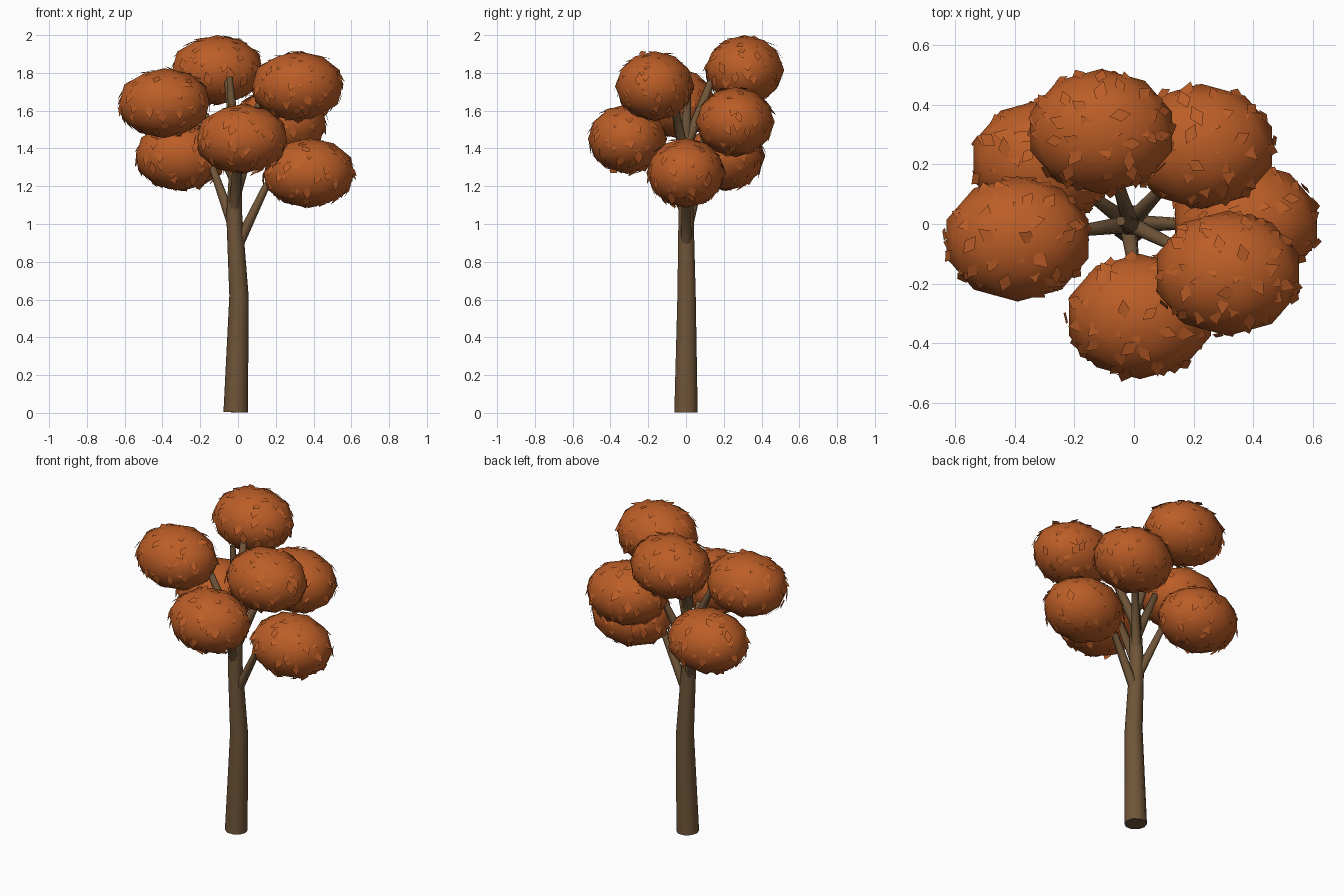
import bpy, bmesh, math, random
from mathutils import Vector, Matrix

if "Cube" in bpy.data.objects:
    bpy.data.objects.remove(bpy.data.objects["Cube"])

random.seed(7)


def material(name, rgb):
    m = bpy.data.materials.new(name)
    m.diffuse_color = (*rgb, 1)
    m.use_nodes = True
    m.node_tree.nodes["Principled BSDF"].inputs["Base Color"].default_value = m.diffuse_color
    return m


bark = material("bark", (0.16, 0.09, 0.04))
foliage = material("foliage", (0.50, 0.11, 0.02))


def finish(bm, name, mat, smooth=True):
    me = bpy.data.meshes.new(name)
    bm.to_mesh(me)
    bm.free()
    for p in me.polygons:
        p.use_smooth = smooth
    me.materials.append(mat)
    ob = bpy.data.objects.new(name, me)
    bpy.context.collection.objects.link(ob)
    return ob


def tube(name, points, radii, sides):
    """Tapered capped tube along a path."""
    bm = bmesh.new()
    pts = [Vector(p) for p in points]
    rings = []
    for i, (p, r) in enumerate(zip(pts, radii)):
        d = pts[min(i + 1, len(pts) - 1)] - pts[max(i - 1, 0)]
        u = Vector((0, 1, 0)).cross(d).normalized() if abs(d.normalized().y) < 0.95 else Vector((1, 0, 0))
        v = d.cross(u).normalized()
        rings.append([bm.verts.new(p + r * (math.cos(a) * u + math.sin(a) * v))
                      for a in (2 * math.pi * k / sides for k in range(sides))])
    for a, b in zip(rings, rings[1:]):
        for k in range(sides):
            j = (k + 1) % sides
            bm.faces.new((a[k], a[j], b[j], b[k]))
    bm.faces.new(rings[0][::-1])
    bm.faces.new(rings[-1])
    ob = finish(bm, name, bark)
    for p in ob.data.polygons:
        p.use_smooth = len(p.vertices) == 4


# Trunk
trunk_path = [(-0.012, 0, 0.003), (0.005, 0.003, 0.62), (-0.02, 0, 1.05), (-0.01, 0.0, 1.4), (-0.045, 0.01, 1.78)]
tube("trunk", trunk_path, [0.065, 0.051, 0.042, 0.03, 0.016], 10)


def trunk_at(z):
    for a, b in zip(trunk_path, trunk_path[1:]):
        if a[2] <= z <= b[2]:
            return Vector(a).lerp(Vector(b), (z - a[2]) / (b[2] - a[2]))


# Leaf clumps: centre and height where the branch leaves the trunk
clumps = [((0.375, 0.00, 1.27), 0.87), ((-0.30, 0.21, 1.36), 0.96),
          ((0.02, -0.31, 1.45), 1.05), ((0.225, 0.26, 1.54), 1.14),
          ((-0.39, -0.05, 1.64), 1.23), ((0.315, -0.165, 1.73), 1.32),
          ((-0.11, 0.31, 1.815), 1.41)]
SIZE = Vector((0.25, 0.21, 0.185))

for n, (centre, z0) in enumerate(clumps, 1):
    c = Vector(centre)
    s = trunk_at(z0)
    # Branch rising steeply, then bending into its clump
    mid = s.lerp(c, 0.42)
    mid.z = s.z + 0.84 * (c.z - s.z)
    tube(f"branch_{n}", [s, mid, s.lerp(c, 0.8) * 0.5 + c * 0.5],
         [0.03, 0.02, 0.012], 8)

    # Clump body
    bm = bmesh.new()
    bmesh.ops.create_icosphere(bm, subdivisions=2, radius=1,
                               matrix=Matrix.Translation(c) @ Matrix.Diagonal((*SIZE, 1)))
    finish(bm, f"leaf_clump_{n}", foliage)

    # Diamond leaves lying on the clump, tips drooping outward
    bm = bmesh.new()
    for k in range(100):
        z = 1 - 2 * (k + 0.5) / 100
        a = k * 2.39996 + random.uniform(-0.4, 0.4)
        r = math.sqrt(1 - z * z)
        d = Vector((r * math.cos(a), r * math.sin(a), z))
        p = c + d * SIZE * random.uniform(0.93, 1.0)
        nrm = Vector([d[i] / SIZE[i] for i in range(3)]).normalized()
        down = Vector((random.uniform(-.5, .5), random.uniform(-.5, .5), -1))
        t = (down - down.dot(nrm) * nrm).normalized()
        t = (t + nrm * random.uniform(0.05, 0.4)).normalized()
        w = t.cross(nrm).normalized()
        h = random.uniform(0.032, 0.042)
        bm.faces.new([bm.verts.new(p + q) for q in (-h * t, -0.6 * h * w, h * t, 0.6 * h * w)])
    finish(bm, f"leaves_{n}", foliage, False)
